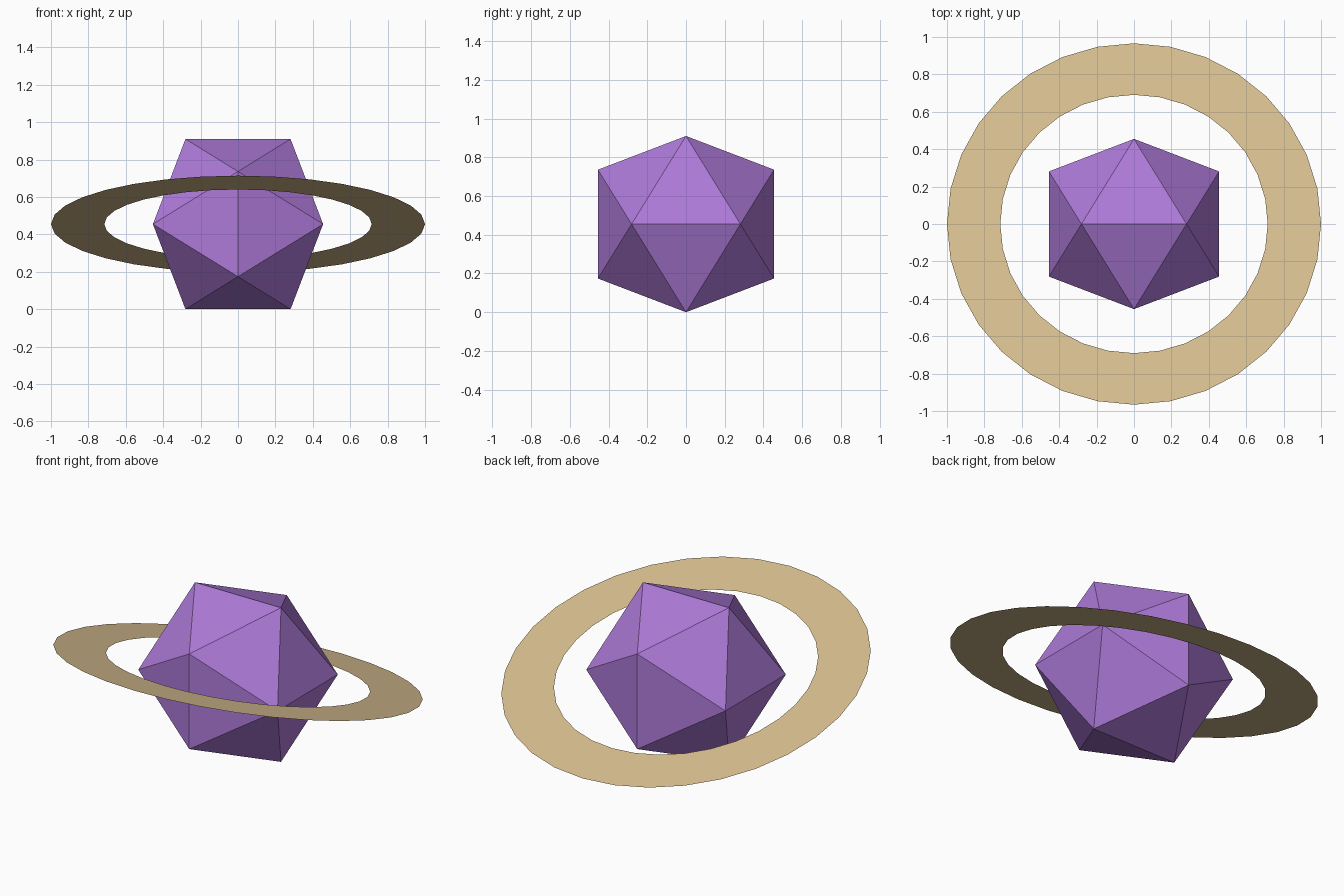
import bpy, bmesh
from math import radians, sin, cos, tau
from mathutils import Matrix

cube = bpy.data.objects.get("Cube")
if cube:
    bpy.data.objects.remove(cube, do_unlink=True)

LONG, SHORT = 0.455, 0.281   # golden-rectangle half sides of the planet
CENTRE = Matrix.Translation((0, 0, LONG))


def linear(rgb):
    return [((c / 255 + 0.055) / 1.055) ** 2.4 for c in rgb] + [1.0]


def material(name, rgb):
    mat = bpy.data.materials.new(name)
    mat.use_nodes = True
    mat.diffuse_color = linear(rgb)
    bsdf = next(n for n in mat.node_tree.nodes if n.type == 'BSDF_PRINCIPLED')
    bsdf.inputs["Base Color"].default_value = linear(rgb)
    return mat


def add_object(name, bm, mat):
    mesh = bpy.data.meshes.new(name)
    bm.to_mesh(mesh)
    bm.free()
    mesh.materials.append(mat)
    obj = bpy.data.objects.new(name, mesh)
    bpy.context.collection.objects.link(obj)
    return obj


# Planet: icosahedron from three crossed golden rectangles
bm = bmesh.new()
for s in (-SHORT, SHORT):
    for l in (-LONG, LONG):
        for co in ((s, 0, l), (0, l, s), (l, s, 0)):
            bm.verts.new(co)
bmesh.ops.convex_hull(bm, input=bm.verts[:])
bmesh.ops.recalc_face_normals(bm, faces=bm.faces[:])
bm.transform(CENTRE)
add_object("planet", bm, material("purple", (174, 122, 217)))

# Ring: flat 32-sided band, raised at the front
SIDES = 32
bm = bmesh.new()
inner, outer = [[bm.verts.new((r * cos(tau * i / SIDES), r * sin(tau * i / SIDES), 0))
                 for i in range(SIDES)] for r in (0.715, 1.0)]
for i in range(SIDES):
    j = (i + 1) % SIDES
    bm.faces.new((inner[i], outer[i], outer[j], inner[j]))
bm.transform(CENTRE @ Matrix.Rotation(radians(-15), 4, 'X'))
add_object("ring", bm, material("tan", (216, 191, 144)))
